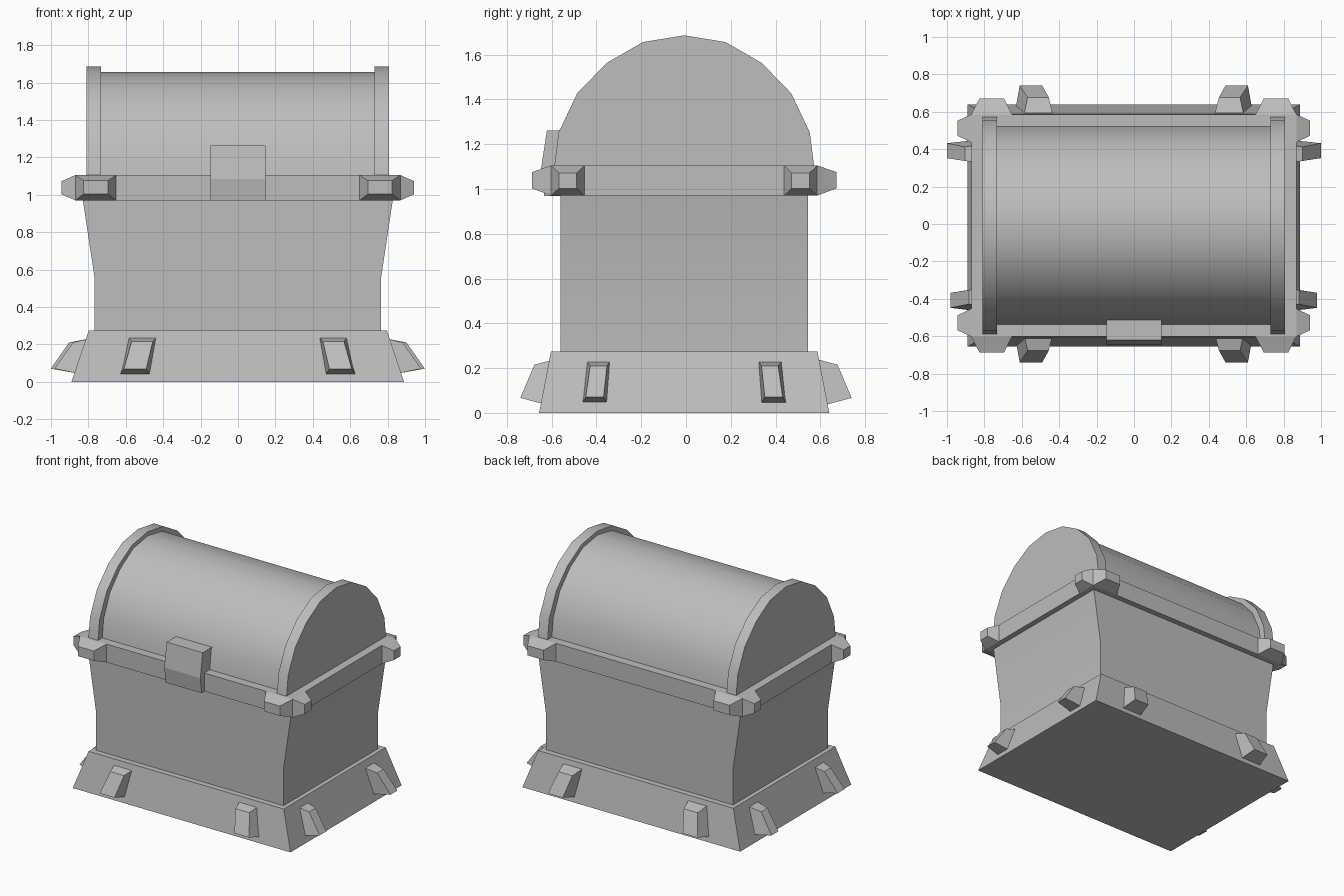
import bpy, bmesh, math

if "Cube" in bpy.data.objects:
    bpy.data.objects.remove(bpy.data.objects["Cube"])

CX, CY = -0.001, -0.008   # the chest's own centre

grey = bpy.data.materials.new("plain grey")
grey.diffuse_color = (0.51, 0.51, 0.51, 1)
grey.use_nodes = True
grey.node_tree.nodes["Principled BSDF"].inputs["Base Color"].default_value = grey.diffuse_color


def finish(name, bm, smooth=False):
    bmesh.ops.recalc_face_normals(bm, faces=bm.faces)
    me = bpy.data.meshes.new(name)
    bm.to_mesh(me)
    bm.free()
    me.materials.append(grey)
    ob = bpy.data.objects.new(name, me)
    bpy.context.collection.objects.link(ob)
    if smooth:
        bpy.ops.object.select_all(action='DESELECT')
        bpy.context.view_layer.objects.active = ob
        ob.select_set(True)
        bpy.ops.object.shade_smooth_by_angle(angle=math.radians(30))
    return ob


def loft(name, loops, smooth=False):
    """Closed solid through a series of loops with equal point counts."""
    bm = bmesh.new()
    rings = [[bm.verts.new(p) for p in loop] for loop in loops]
    for a, b in zip(rings, rings[1:]):
        for i in range(len(a)):
            j = (i + 1) % len(a)
            bm.faces.new((a[i], a[j], b[j], b[i]))
    bm.faces.new(rings[0])
    bm.faces.new(rings[-1])
    return finish(name, bm, smooth)


def rect(hx, hy, z):
    return [(CX + sx * hx, CY + sy * hy, z)
            for sx, sy in ((-1, -1), (1, -1), (1, 1), (-1, 1))]


def extrude_x(name, profile, x0, x1, smooth=False):
    return loft(name, [[(x, y, z) for y, z in profile] for x in (x0, x1)], smooth)


# Stacked box parts
loft("base", [rect(0.889, 0.648, 0), rect(0.797, 0.595, 0.275)])
loft("body", [rect(0.765, 0.552, 0.27), rect(0.765, 0.552, 0.55),
              rect(0.829, 0.552, 0.975)], True)
loft("band", [rect(0.869, 0.594, 0.97), rect(0.869, 0.594, 1.105)])

# Arched lid: half profile mirrored about the centre, sunk into the band
half = [(0.584, 1.07), (0.561, 1.252), (0.478, 1.427), (0.346, 1.563),
        (0.184, 1.656)]
arch = half + [(0, 1.686)] + [(-y, z) for y, z in reversed(half)]
rim = [(CY + y, z) for y, z in arch]
barrel = [(CY + y * 0.915, 1.07 + (z - 1.07) * 0.95) for y, z in arch]
extrude_x("lid_barrel", barrel, CX - 0.75, CX + 0.75, True)
for side, s in (("left", -1), ("right", 1)):
    extrude_x("lid_rim_" + side, rim, CX + s * 0.731, CX + s * 0.809, True)

# Latch plate with a bent front
extrude_x("latch", [(-0.51, 1.262), (-0.621, 1.262), (-0.648, 1.085),
                    (-0.633, 0.968), (-0.51, 0.968)], -0.148, 0.146)


def stud(name, axis, sa, sb, inner, outer, cy=CY):
    """Four-sided stud; corners are (along, outward, z), signed per side."""
    def place(p):
        along, out, z = p
        if axis == "y":
            return (CX + sa * along, cy + sb * out, z)
        return (CX + sb * out, cy + sa * along, z)
    loft(name, [[place(p) for p in inner], [place(p) for p in outer]])


def quad(a0, a1, out, z0, z1):
    return [(a0, out, z0), (a1, out, z0), (a1, out, z1), (a0, out, z1)]


for sx in (-1, 1):
    for sy in (-1, 1):
        tag = ("right" if sx > 0 else "left") + ("_back" if sy > 0 else "_front")
        # Corner guards on the band
        stud("guard_y_" + tag, "y", sx, sy,
             quad(0.651, 0.869, 0.594, 0.97, 1.105),
             quad(0.695, 0.825, 0.68, 1.003, 1.075))
        stud("guard_x_" + tag, "x", sy, sx,
             quad(0.445, 0.594, 0.869, 0.97, 1.105),
             quad(0.48, 0.56, 0.943, 1.003, 1.072))
        # Leaning lugs on the sloped base
        stud("lug_y_" + tag, "y", sx, sy,
             [(0.467, 0.62, 0.035), (0.632, 0.62, 0.035),
              (0.587, 0.585, 0.24), (0.432, 0.585, 0.24)],
             [(0.49, 0.74, 0.067), (0.61, 0.74, 0.067),
              (0.568, 0.677, 0.215), (0.455, 0.677, 0.215)], 0.0)
        tip = 1.0 if sy > 0 else 0.98
        stud("lug_x_" + tag, "x", sy, sx,
             [(0.345, 0.86, 0.045), (0.455, 0.86, 0.045),
              (0.437, 0.79, 0.232), (0.33, 0.79, 0.232)],
             [(0.36, tip, 0.07), (0.44, tip, 0.07),
              (0.42, tip - 0.098, 0.21), (0.345, tip - 0.098, 0.21)])
